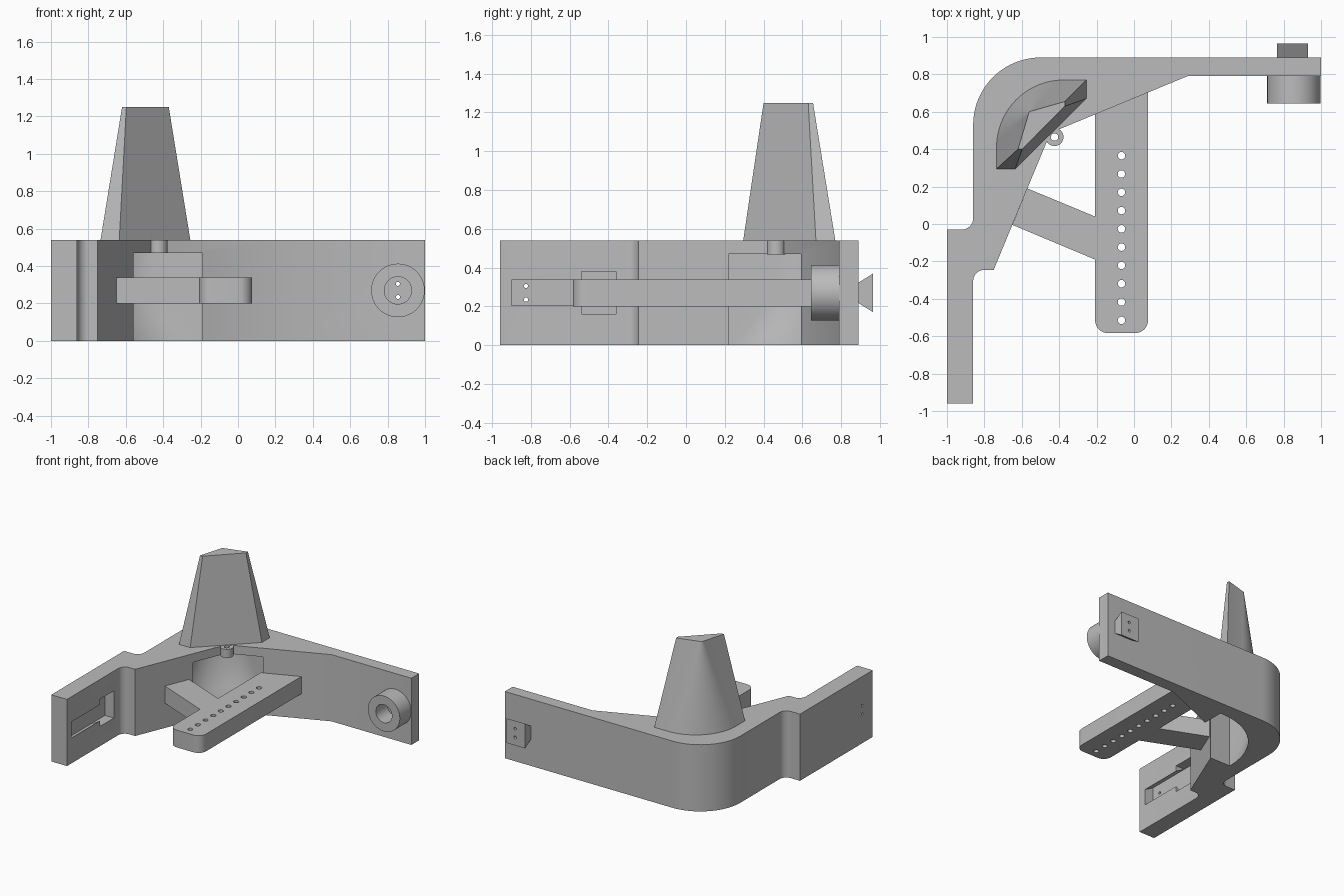
import bpy, bmesh
from math import sin, cos, radians, pi
from mathutils import Matrix

old = bpy.data.objects.get("Cube")
if old:
    bpy.data.objects.remove(old, do_unlink=True)

grey = bpy.data.materials.new("plain grey")
grey.use_nodes = True
grey.diffuse_color = (0.5, 0.5, 0.5, 1)
grey.node_tree.nodes["Principled BSDF"].inputs["Base Color"].default_value = (0.5, 0.5, 0.5, 1)


def finish(name, bm):
    bmesh.ops.remove_doubles(bm, verts=bm.verts, dist=0.0005)
    bmesh.ops.recalc_face_normals(bm, faces=bm.faces)
    mesh = bpy.data.meshes.new(name)
    bm.to_mesh(mesh)
    bm.free()
    mesh.materials.append(grey)
    ob = bpy.data.objects.new(name, mesh)
    bpy.context.collection.objects.link(ob)
    return ob


def loft(name, rings):
    """Skin matching rings of 3D points and cap both ends."""
    bm = bmesh.new()
    loops = [[bm.verts.new(p) for p in r] for r in rings]
    n = len(loops[0])
    for a, b in zip(loops, loops[1:]):
        for i in range(n):
            j = (i + 1) % n
            bm.faces.new((a[i], a[j], b[j], b[i]))
    bm.faces.new(loops[0])
    bm.faces.new(loops[-1])
    return finish(name, bm)


def prism(name, pts, z0, z1):
    return loft(name, [[(x, y, z) for x, y in pts] for z in (z0, z1)])


def arc(cx, cy, r, a0, a1, n=12):
    angles = [radians(a0 + (a1 - a0) * i / n) for i in range(n + 1)]
    return [(cx + r * cos(a), cy + r * sin(a)) for a in angles]


def cylinder(name, centre, r, depth, axis="Z", sides=32):
    turn = {"Z": Matrix(), "Y": Matrix.Rotation(pi / 2, 4, "X"),
            "X": Matrix.Rotation(pi / 2, 4, "Y")}[axis]
    bm = bmesh.new()
    bmesh.ops.create_cone(bm, cap_ends=True, segments=sides, radius1=r, radius2=r,
                          depth=depth, matrix=Matrix.Translation(centre) @ turn)
    return finish(name, bm)


def cut(ob, *cutters):
    for c in cutters:
        mod = ob.modifiers.new("cut", "BOOLEAN")
        mod.operation, mod.solver, mod.object = "DIFFERENCE", "EXACT", c
        bpy.context.view_layer.objects.active = ob
        bpy.ops.object.modifier_apply(modifier=mod.name)


def discard(*obs):
    for o in obs:
        bpy.data.objects.remove(o, do_unlink=True)


# Corner bracket with two arms
H = 0.54
outline = [(-1, -0.96), (-0.86, -0.96)]
outline += arc(-0.80, -0.305, 0.06, 180, 90, 8)
outline += [(-0.75, -0.245), (-0.447, 0.487), (0.285, 0.79), (1, 0.79), (1, 0.89)]
outline += arc(-0.5, 0.53, 0.36, 90, 180, 20)
outline += arc(-0.92, 0.03, 0.06, 0, -90, 8) + [(-1, -0.03)]
bracket = prism("corner_bracket", outline, 0, H)

# Stacking socket under the corner: its rounded back widens downwards
rings = []
for i in range(11):
    t = i / 10
    r = 0.29 + 0.255 * (1 - t) ** 2
    z = -0.02 if i == 0 else 0.47 * t
    ring = [(-0.19, 0.22), (-0.19, 0.77)] + arc(-0.74 + r, 0.77 - r, r, 90, 180, 16) + [(-0.74, 0.22)]
    rings.append([(x, y, z) for x, y in ring])
socket = loft("socket_cutter", rings)

# Dovetail slot with a wider entry in one arm
slot_section = [(-0.85, 0.21), (-0.85, 0.33), (-0.94, 0.38), (-0.94, 0.16)]
slot = loft("slot_cutter", [[(x, y, z) for x, z in slot_section] for y in (-0.9, -0.45)])
entry = prism("entry_cutter", [(-0.94, -0.54), (-0.84, -0.54), (-0.84, -0.36), (-0.94, -0.36)], 0.16, 0.38)
cut(bracket, socket, slot, entry)
discard(socket, slot, entry)

# Round stub and dovetail lug on the other arm
stub = cylinder("round_stub", (0.855, 0.7175, 0.27), 0.143, 0.145, "Y", 48)
bore = cylinder("bore_cutter", (0.855, 0.70, 0.27), 0.073, 0.3, "Y", 40)
lug = loft("dovetail_lug", [[(x, 0.885, 0.22), (x, 0.885, 0.32), (x, 0.965, 0.37), (x, 0.965, 0.17)]
                            for x in (0.765, 0.93)])
cut(stub, bore)
discard(bore)

# Pairs of pin holes through both arm ends
for z in (0.235, 0.305):
    pin = cylinder("pin_cutter", (0.855, 0.85, z), 0.011, 0.4, "Y", 16)
    cut(bracket, pin)
    cut(lug, pin)
    pin_b = cylinder("pin_cutter", (-0.95, -0.825, z), 0.011, 0.3, "X", 16)
    cut(bracket, pin_b)
    discard(pin, pin_b)

# Tapered stacking tower
base = [(-0.735, 0.295)] + arc(-0.375, 0.41, 0.36, 180, 90, 20)
base += [(-0.255, 0.77), (-0.255, 0.67), (-0.635, 0.295)]
top = [(-0.62, 0.40)] + arc(-0.545, 0.585, 0.02, 180, 90, 20)
top += [(-0.37, 0.655), (-0.37, 0.63), (-0.597, 0.40)]
tower = loft("tapered_tower", [[(x, y, H) for x, y in base], [(x, y, 1.25) for x, y in top]])

# Small eyelet in the inner corner
eyelet = cylinder("corner_eyelet", (-0.425, 0.465, 0.504), 0.048, 0.07)
eye = cylinder("eye_cutter", (-0.425, 0.465, 0.5), 0.02, 0.3, sides=20)
cut(eyelet, eye)
cut(bracket, eye)
discard(eye)

# Drilled bar and its diagonal brace
bar_outline = arc(-0.14, -0.515, 0.068, 180, 270, 8) + arc(0.007, -0.515, 0.068, 270, 360, 8)
bar_outline += [(0.075, 0.705), (-0.208, 0.588)]
bar = prism("drilled_bar", bar_outline, 0.2, 0.34)
for i in range(10):
    drill = cylinder("drill_cutter", (-0.067, -0.515 + 0.0978 * i, 0.27), 0.02, 0.4, sides=20)
    cut(bar, drill)
    discard(drill)
brace = prism("diagonal_brace", [(-0.57, 0.19), (-0.65, -0.005), (-0.208, -0.19), (-0.208, 0.04)], 0.2, 0.34)

# Smooth the round walls, keep the edges crisp
bpy.ops.object.select_all(action="DESELECT")
for ob in (bracket, stub, lug, tower, eyelet, bar, brace):
    ob.select_set(True)
    bpy.context.view_layer.objects.active = ob
bpy.ops.object.shade_smooth_by_angle(angle=radians(25))
